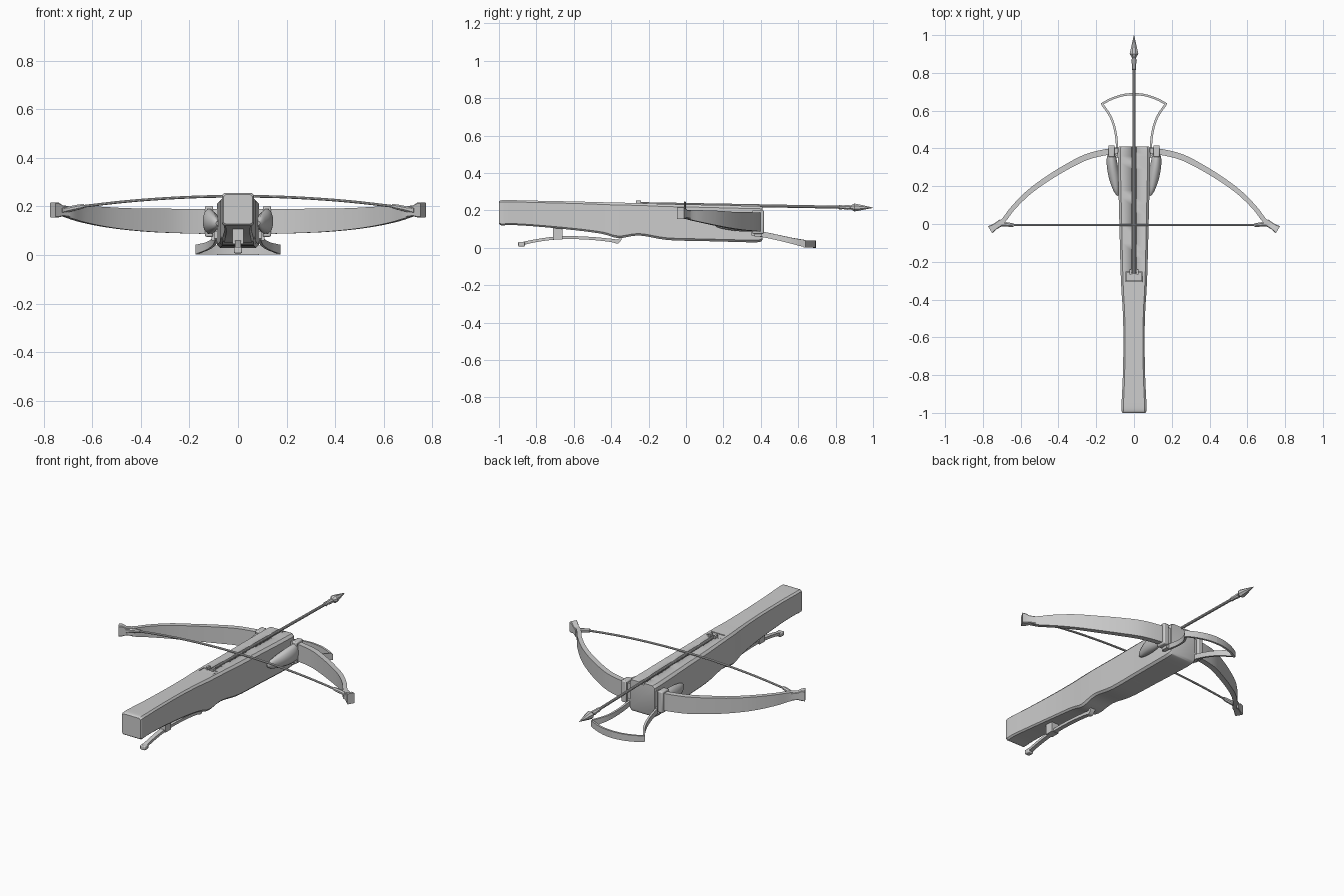
import bpy, math
from mathutils import Vector

RECT = [(1, 1), (-1, 1), (-1, -1), (1, -1)]
CHAMFER = [(1, .86), (.84, 1), (-.84, 1), (-1, .86), (-1, -.88), (-.86, -1), (.86, -1), (1, -.88)]


def disc(n):
    return [(math.cos(2 * math.pi * (i + .5) / n), math.sin(2 * math.pi * (i + .5) / n)) for i in range(n)]


def spline(pts, steps):
    """Catmull-Rom resampling of control tuples."""
    p = [Vector(q) for q in pts]
    out = []
    for i in range(len(p) - 1):
        a, b, c, d = p[max(i - 1, 0)], p[i], p[i + 1], p[min(i + 2, len(p) - 1)]
        for k in range(steps):
            t = k / steps
            out.append(.5 * (2 * b + (c - a) * t + (2 * a - 5 * b + 4 * c - d) * t * t
                             + (3 * b - a - 3 * c + d) * t ** 3))
    return out + [p[-1]]


def sweep(name, pts, profile=RECT, steps=1, mirror=False, angle=35):
    """Sweep a profile along (x, y, z, half width, half height) points with upright sections."""
    path = spline(pts, steps)
    n, m = len(profile), len(path)
    verts, faces = [], []
    for i, q in enumerate(path):
        t = path[min(i + 1, m - 1)] - path[max(i - 1, 0)]
        side = Vector((t[1], -t[0], 0)).normalized()
        for u, v in profile:
            verts.append(Vector(q[:3]) + side * u * q[3] + Vector((0, 0, v * q[4])))
    for i in range(m - 1):
        for j in range(n):
            k = (j + 1) % n
            faces.append((i * n + j, (i + 1) * n + j, (i + 1) * n + k, i * n + k))
    faces += [tuple(range(n)), tuple(reversed(range((m - 1) * n, m * n)))]
    me = bpy.data.meshes.new(name)
    me.from_pydata(verts, [], faces)
    ob = bpy.data.objects.new(name, me)
    bpy.context.collection.objects.link(ob)
    bpy.ops.object.select_all(action='DESELECT')
    ob.select_set(True)
    bpy.context.view_layer.objects.active = ob
    bpy.ops.object.mode_set(mode='EDIT')
    bpy.ops.mesh.select_all(action='SELECT')
    bpy.ops.mesh.normals_make_consistent(inside=False)
    bpy.ops.object.mode_set(mode='OBJECT')
    bpy.ops.object.shade_smooth_by_angle(angle=math.radians(angle))
    if mirror:
        ob.modifiers.new("mirror", 'MIRROR').use_clip = True
    return ob


def box(name, x0, x1, y0, y1, z0, z1, **kw):
    x, z, w, h = (x0 + x1) / 2, (z0 + z1) / 2, (x1 - x0) / 2, (z1 - z0) / 2
    return sweep(name, [(x, y0, z, w, h), (x, y1, z, w, h)], **kw)


def bevel(ob, width):
    mod = ob.modifiers.new("bevel", 'BEVEL')
    mod.width, mod.segments = width, 2


# Stock: (y, half width, bottom z, top z)
sections = [(-1, .06, .128, .248), (-.985, .066, .12, .255), (-.93, .065, .122, .255), (-.8, .059, .114, .252),
            (-.6, .056, .095, .248), (-.45, .060, .075, .244), (-.36, .066, .052, .242), (-.25, .071, .066, .239),
            (-.1, .075, .042, .234), (.1, .080, .036, .230), (.25, .084, .032, .226), (.385, .086, .030, .223),
            (.41, .080, .045, .220)]
stock = sweep("stock", [(0, y, (b + t) / 2, w, (t - b) / 2) for y, w, b, t in sections], CHAMFER, 4)

# Bolt groove and nut recess cut in the top
cutters = [sweep("groove_cutter", [(0, -.28, .240, .012, .014), (0, .5, .222, .012, .014)]),
           box("recess_cutter", -.045, .045, -.305, -.255, .226, .28)]
for c in cutters:
    c.hide_render = True
    c.hide_viewport = True
    mod = stock.modifiers.new("cut", 'BOOLEAN')
    mod.operation, mod.object, mod.solver = 'DIFFERENCE', c, 'EXACT'

# Nut with two string claws
box("nut", -.042, .042, -.302, -.258, .20, .238)
box("nut_claw", .012, .024, -.268, -.24, .22, .254, mirror=True)

# Bow limbs
limb = [(.07, .388, .138, .016, .052), (.14, .382, .138, .016, .051), (.25, .355, .140, .016, .050),
        (.36, .300, .143, .015, .048), (.47, .232, .149, .014, .044), (.56, .165, .158, .013, .040),
        (.64, .085, .168, .012, .033), (.69, .020, .176, .012, .026), (.73, -.012, .183, .012, .020)]
sweep("bow_limb", limb, RECT, 4, mirror=True)

# Flared limb tips
sweep("limb_tip", [(.70, .012, .178, .016, .022), (.728, -.008, .182, .016, .022),
                   (.745, -.020, .185, .018, .030), (.762, -.030, .185, .022, .031)],
      CHAMFER, mirror=True)

# String with bound end loops
string = [(x, -.006, .200 + .042 * (1 - (x / .64) ** 2), .006, .006) for x in (-.66, -.5, -.35, -.18, 0, .18, .35, .5, .66)]
sweep("bow_string", string, disc(8), 3)
sweep("string_binding", [(.635, -.006, .201, .009, .010), (.66, -.004, .196, .012, .012),
                         (.70, .000, .188, .013, .013), (.73, -.012, .184, .017, .022)], disc(8), 2, mirror=True)

# Limb clamps and leaf-shaped cheeks beside the stock
bevel(box("limb_clamp", .102, .136, .355, .416, .075, .202, mirror=True), .006)
sweep("cheek", [(.086, .15, .130, .004, .008), (.094, .18, .131, .016, .026), (.104, .24, .133, .028, .040),
                (.114, .30, .136, .030, .050), (.119, .35, .139, .026, .052), (.119, .385, .139, .014, .048)],
      disc(12), 4, mirror=True, angle=50)
box("clamp_wedge", .07, .11, .365, .405, .06, .10, mirror=True)

# Foot stirrup: side arms and curved front bar
sweep("stirrup_arm", [(.090, .35, .082, .006, .015), (.090, .42, .070, .006, .015), (.101, .50, .053, .006, .015),
                      (.125, .57, .037, .006, .016), (.170, .636, .023, .006, .019)], RECT, 5, mirror=True)
sweep("stirrup_bar", [(x, .688 - .054 * (x / .172) ** 2, .020, .006, .018 + .002 * (1 - x / .172))
                      for x in (.172, .14, .10, .05, 0)], RECT, 3, mirror=True)

# Bolt: shaft, socket and pointed head
sweep("bolt_shaft", [(0, -.265, .237, .008, .008), (0, .84, .217, .008, .008)], disc(10))
sweep("bolt_head", [(0, .815, .2175, .009, .009), (0, .82, .2175, .013, .013), (0, .84, .217, .011, .011),
                    (0, .865, .2165, .016, .014), (0, .88, .2165, .011, .011), (0, .90, .216, .025, .023),
                    (0, .93, .2155, .018, .017), (0, 1, .2145, .001, .001)], disc(8))

# Trigger lever, its knob and mounting post
sweep("trigger_lever", [(0, -.885, .020, .012, .009), (0, -.82, .035, .012, .008), (0, -.72, .050, .013, .008),
                        (0, -.62, .055, .013, .008), (0, -.50, .050, .013, .008), (0, -.40, .040, .013, .009),
                        (0, -.365, .034, .014, .012), (0, -.345, .056, .014, .012)], RECT, 4)
bevel(box("lever_knob", -.017, .017, -.897, -.862, .007, .032), .005)
box("lever_post", -.022, .022, -.71, -.66, .045, .125)
